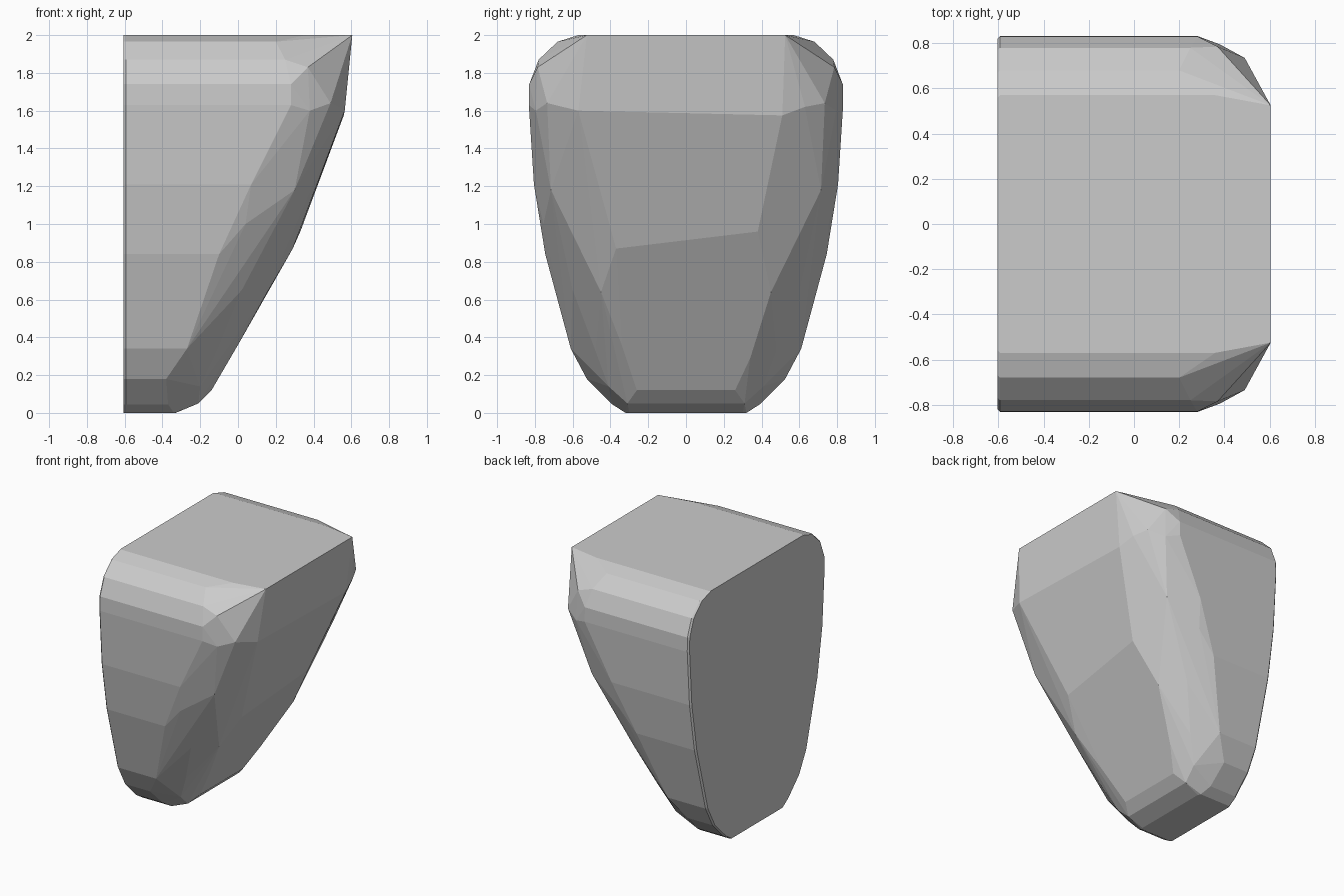
import bpy
import bmesh
from math import radians

cube = bpy.data.objects.get("Cube")
if cube:
    bpy.data.objects.remove(cube, do_unlink=True)

# Flank bands: height, half width, x where the flat flank ends
FLANK = [
    (2.00, 0.57, 0.36), (1.965, 0.68, 0.20), (1.87, 0.78, 0.25),
    (1.74, 0.83, 0.28), (1.63, 0.832, 0.28), (1.21, 0.805, 0.07),
    (0.84, 0.745, -0.10), (0.34, 0.61, -0.27), (0.18, 0.525, -0.38),
    (0.045, 0.39, -0.37), (0.0, 0.32, -0.34),
]

# Chamfered corner between flank and sloped face: x, half width, height
CORNER = [
    (0.605, 0.525, 2.0), (0.37, 0.785, 1.83), (0.38, 0.795, 1.60),
    (0.49, 0.735, 1.64), (0.535, 0.63, 1.62), (0.30, 0.715, 1.18),
    (0.17, 0.715, 1.05), (0.04, 0.755, 1.0), (0.02, 0.60, 0.65),
    (0.155, 0.45, 0.64), (-0.11, 0.48, 0.33), (-0.20, 0.41, 0.14),
    (-0.14, 0.26, 0.12), (-0.21, 0.31, 0.05), (-0.33, 0.30, 0.0),
]

# Breaks across the sloped face, slightly uneven from side to side
SLOPE = [
    (0.565, -0.57, 1.60), (0.56, 0.51, 1.575),
    (0.29, -0.37, 0.87), (0.33, 0.38, 0.96),
    (0.0, -0.34, 0.36), (-0.043, 0.34, 0.29),
]

BACK = -0.605
LIP = 0.012

points = list(SLOPE)
for side in (-1, 1):
    for z, width, end in FLANK:
        points.append((end, side * width, z))
        points.append((BACK + LIP, side * width, z))
        # Narrow bevel around the flat back
        points.append((BACK, side * (width - LIP), z))
    points += [(x, side * y, z) for x, y, z in CORNER]

# Wrap the points in a faceted convex shell
bm = bmesh.new()
for p in points:
    bm.verts.new(p)
hull = bmesh.ops.convex_hull(bm, input=bm.verts[:])
loose = {g for g in hull["geom_interior"] + hull["geom_unused"]
         if isinstance(g, bmesh.types.BMVert)}
bmesh.ops.delete(bm, geom=list(loose), context="VERTS")

# Merge nearly coplanar triangles into broad facets
bmesh.ops.dissolve_limit(bm, angle_limit=radians(2.5),
                         verts=bm.verts[:], edges=bm.edges[:])
bmesh.ops.recalc_face_normals(bm, faces=bm.faces[:])

mesh = bpy.data.meshes.new("faceted_block")
bm.to_mesh(mesh)
bm.free()
block = bpy.data.objects.new("faceted_block", mesh)
bpy.context.collection.objects.link(block)

# Plain light grey
grey = bpy.data.materials.new("light_grey")
grey.use_nodes = True
colour = (0.6, 0.6, 0.6, 1.0)
grey.diffuse_color = colour
grey.node_tree.nodes["Principled BSDF"].inputs["Base Color"].default_value = colour
mesh.materials.append(grey)
